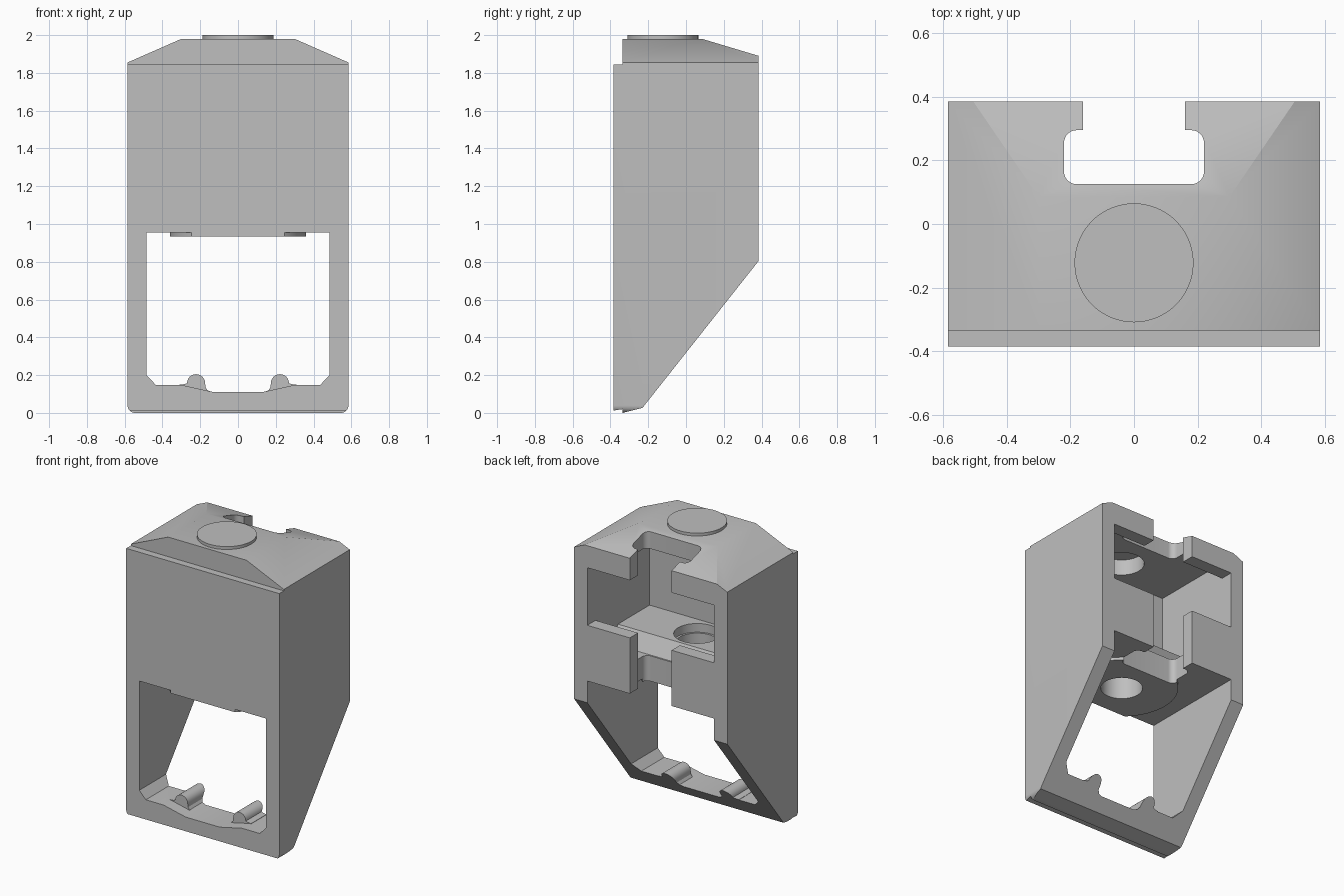
import bpy, bmesh
from math import sin, cos, pi, radians
from mathutils import Vector

cube = bpy.data.objects.get("Cube")
if cube:
    bpy.data.objects.remove(cube, do_unlink=True)

grey = bpy.data.materials.new("light grey plastic")
grey.use_nodes = True
colour = (0.52, 0.52, 0.52, 1)
grey.diffuse_color = colour
grey.node_tree.nodes["Principled BSDF"].inputs["Base Color"].default_value = colour


def prism(name, points, axis, low, high):
    """Extrude a 2D profile along one axis; the profile uses the other two axes in order."""
    def place(p, h):
        c = list(p)
        c.insert(axis, h)
        return Vector(c)
    bm = bmesh.new()
    face = bm.faces.new([bm.verts.new(place(p, low)) for p in points])
    moved = bmesh.ops.extrude_face_region(bm, geom=[face])["geom"]
    shift = place((0, 0), high - low)
    bmesh.ops.translate(bm, vec=shift, verts=[v for v in moved if isinstance(v, bmesh.types.BMVert)])
    bmesh.ops.recalc_face_normals(bm, faces=bm.faces)
    mesh = bpy.data.meshes.new(name)
    bm.to_mesh(mesh)
    bm.free()
    mesh.materials.append(grey)
    obj = bpy.data.objects.new(name, mesh)
    bpy.context.collection.objects.link(obj)
    return obj


def arc(cx, cy, r, start, end, steps=8):
    angles = [radians(start + (end - start) * i / steps) for i in range(steps + 1)]
    return [(cx + r * cos(a), cy + r * sin(a)) for a in angles]


def disc(name, r, low, high):
    """Upright cylinder on the shared hole axis."""
    return prism(name, arc(0, HOLE_Y, r, 0, 360, 64)[:-1], 2, low, high)


def mirrored(half):
    return half + [(-x, z) for x, z in reversed(half)]


def combine(target, tool, operation):
    mod = target.modifiers.new("combine", "BOOLEAN")
    mod.operation = operation
    mod.solver = "EXACT"
    mod.object = tool
    bpy.context.view_layer.objects.active = target
    bpy.ops.object.modifier_apply(modifier=mod.name)
    bpy.data.objects.remove(tool, do_unlink=True)


HOLE_Y = -0.122
WALL_X = 0.485

# Housing: side outline trimmed by the front outline
side = [(-0.385, 0.012), (-0.335, 0.02), (-0.335, 0), (-0.23, 0.027), (0.385, 0.805),
        (0.385, 1.89), (0.085, 1.98), (-0.335, 1.98), (-0.335, 1.845), (-0.385, 1.845)]
housing = prism("housing", side, 0, -0.7, 0.7)
front = mirrored(arc(0.545, 0.04, 0.04, -90, 0) + [(0.585, 1.855), (0.3, 1.98), (0.3, 2.1)])
combine(housing, prism("front_trim", front, 1, -0.6, 0.6), "INTERSECT")

# Lower window, leaving a round boss above and two bumps on the sill
window = mirrored([(0.13, 0.11), (0.30, 0.148), (0.435, 0.148), (WALL_X, 0.2), (WALL_X, 0.955)])
opening = prism("window_cutter", window, 1, -0.6, 0.6)
combine(opening, disc("boss", 0.36, 0.935, 1.1), "DIFFERENCE")
bump = ([(0.31, 0.05), (0.31, 0.15), (0.285, 0.152)] + arc(0.222, 0.157, 0.048, 0, 180, 12)
        + [(0.172, 0.135), (0.16, 0.118), (0.14, 0.112), (0.14, 0.05)])
for s in (1, -1):
    bar = prism("sill_bump", [(s * x, z) for x, z in bump], 1, -0.3, 0.7)
    combine(opening, bar, "DIFFERENCE")
combine(housing, opening, "DIFFERENCE")

# Upper chamber with its back opening and stepped floor
chamber = [(-0.295, 1.22), (0.05, 1.22), (0.115, 1.11), (0.295, 1.11), (0.295, 1.34), (0.6, 1.34),
           (0.6, 1.738), (0.295, 1.738), (0.295, 1.85), (-0.295, 1.85)]
combine(housing, prism("chamber_cutter", chamber, 0, -WALL_X, WALL_X), "DIFFERENCE")

# Rounded T slot through both plates and the back wall
slot = mirrored(arc(0.18, 0.165, 0.04, -90, 0) + arc(0.18, 0.255, 0.04, 0, 90)
                + [(0.16, 0.295), (0.16, 0.6)])
combine(housing, prism("slot_cutter", slot, 2, 0.7, 2.2), "DIFFERENCE")

# Holes in the floor and the roof
for name, r, low, high in (("floor_hole", 0.133, 0.8, 1.4), ("floor_recess", 0.147, 1.16, 1.4),
                           ("roof_hole", 0.143, 1.7, 1.96)):
    combine(housing, disc(name, r, low, high), "DIFFERENCE")

# Round cap on the roof
cap = disc("top_cap", 0.187, 1.975, 2.0)

for obj in (housing, cap):
    bpy.ops.object.select_all(action="DESELECT")
    obj.select_set(True)
    bpy.context.view_layer.objects.active = obj
    bpy.ops.object.shade_smooth_by_angle(angle=radians(25))
